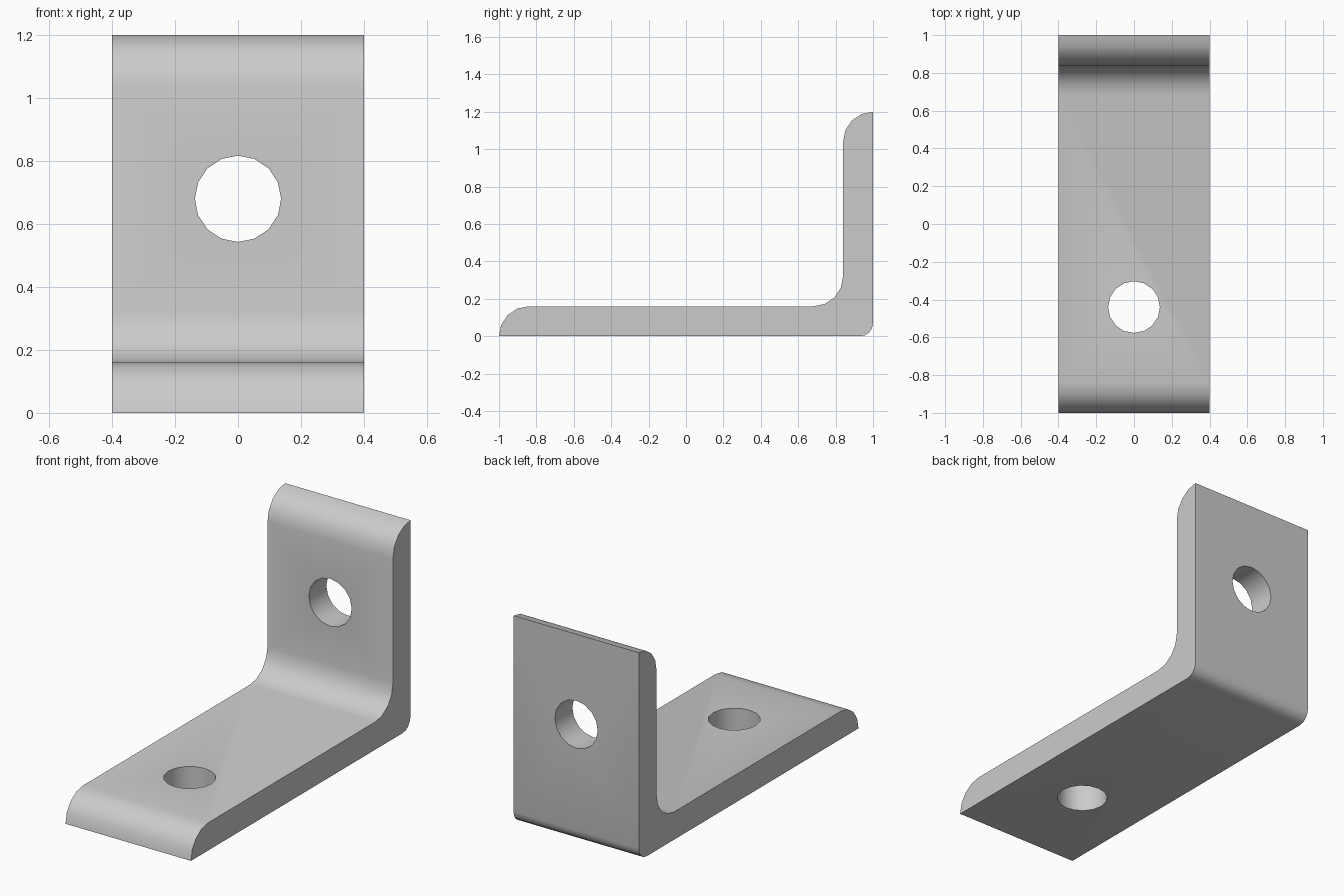
import bpy, bmesh
from math import pi, sin, cos, radians
from mathutils import Vector

cube = bpy.data.objects.get("Cube")
if cube:
    bpy.data.objects.remove(cube, do_unlink=True)

HALF_WIDTH = 0.4
THICK = 0.16
HEIGHT = 1.2
HOLE_RADIUS = 0.137

# Bare metal colour
metal = bpy.data.materials.new("grey_metal")
metal.use_nodes = True
grey = (0.6, 0.6, 0.6, 1)
metal.diffuse_color = grey
metal.node_tree.nodes["Principled BSDF"].inputs["Base Color"].default_value = grey


def arc(cy, cz, radius, start, end, steps=4):
    """Points of a rounded corner in the side profile."""
    angles = [radians(start + (end - start) * i / steps) for i in range(steps + 1)]
    return [(cy + radius * cos(a), cz + radius * sin(a)) for a in angles]


# L-shaped side profile, counter-clockwise from the outer bend
inner = 1 - THICK
profile = (arc(0.93, 0.07, 0.07, -90, 0)
           + arc(1, HEIGHT - THICK, THICK, 90, 180)
           + arc(inner - THICK, 2 * THICK, THICK, 0, -90)
           + arc(-inner, 0, THICK, 90, 180))

# Bracket: profile extruded across its width
bm = bmesh.new()
face = bm.faces.new([bm.verts.new((-HALF_WIDTH, y, z)) for y, z in profile])
side = bmesh.ops.extrude_face_region(bm, geom=[face])
moved = [v for v in side["geom"] if isinstance(v, bmesh.types.BMVert)]
bmesh.ops.translate(bm, verts=moved, vec=Vector((2 * HALF_WIDTH, 0, 0)))
bmesh.ops.recalc_face_normals(bm, faces=bm.faces)
mesh = bpy.data.meshes.new("corner_bracket")
bm.to_mesh(mesh)
bm.free()
bracket = bpy.data.objects.new("corner_bracket", mesh)
bpy.context.collection.objects.link(bracket)
mesh.materials.append(metal)

# Screw holes, one through each leg
for name, place, tilt in (("base_hole_cutter", (0, -0.44, THICK / 2), 0),
                          ("upright_hole_cutter", (0, 1 - THICK / 2, 0.68), pi / 2)):
    bpy.ops.mesh.primitive_cylinder_add(vertices=16, radius=HOLE_RADIUS, depth=0.4,
                                        location=place, rotation=(tilt, 0, 0))
    cutter = bpy.context.object
    cutter.name = name
    cutter.data.materials.append(metal)
    cut = bracket.modifiers.new(name, 'BOOLEAN')
    cut.operation = 'DIFFERENCE'
    cut.solver = 'EXACT'
    cut.object = cutter
    bpy.context.view_layer.objects.active = bracket
    bpy.ops.object.modifier_apply(modifier=cut.name)
    bpy.data.objects.remove(cutter, do_unlink=True)

# Smooth bends and hole walls, sharp rims
bpy.ops.object.select_all(action='DESELECT')
bracket.select_set(True)
bpy.context.view_layer.objects.active = bracket
bpy.ops.object.shade_smooth_by_angle(angle=radians(35))
